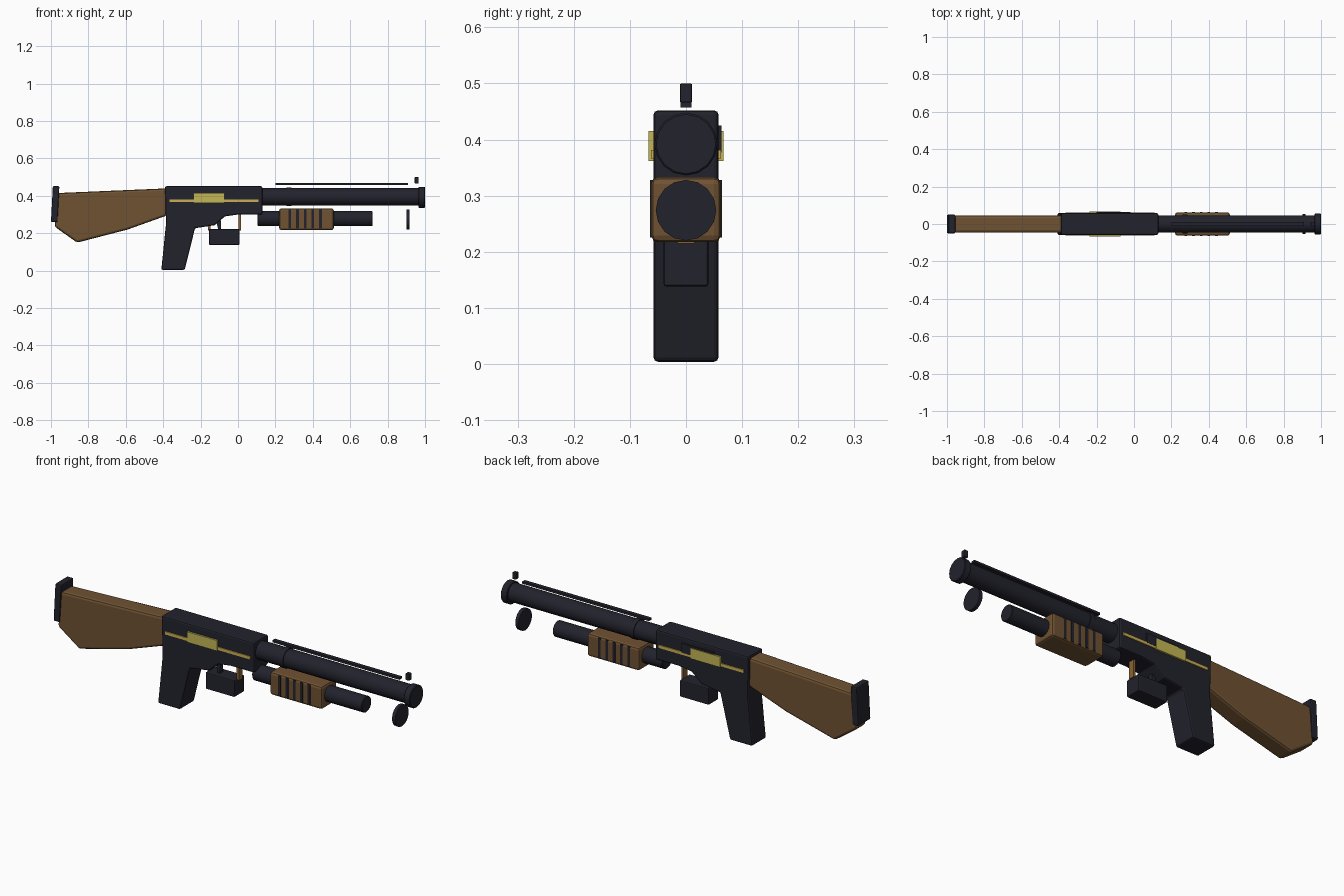
import bpy
import bmesh
import math
from mathutils import Matrix

cube = bpy.data.objects.get("Cube")
if cube:
    bpy.data.objects.remove(cube, do_unlink=True)


def material(name, color, roughness=0.5):
    m = bpy.data.materials.new(name)
    m.use_nodes = True
    m.diffuse_color = (*color, 1)
    shader = m.node_tree.nodes["Principled BSDF"]
    shader.inputs["Base Color"].default_value = (*color, 1)
    shader.inputs["Roughness"].default_value = roughness
    return m


steel = material("dark steel", (0.016, 0.016, 0.026))
wood = material("walnut wood", (0.16, 0.085, 0.032))
brass = material("brass inlay", (0.60, 0.43, 0.085))
plate_gold = material("pale gold plate", (0.55, 0.47, 0.09))
copper = material("trigger copper", (0.25, 0.13, 0.035))


def finish(name, bm, mat, bevel=0.0, segments=2):
    bmesh.ops.recalc_face_normals(bm, faces=bm.faces[:])
    mesh = bpy.data.meshes.new(name)
    bm.to_mesh(mesh)
    bm.free()
    mesh.materials.append(mat)
    ob = bpy.data.objects.new(name, mesh)
    bpy.context.collection.objects.link(ob)
    if bevel:
        mod = ob.modifiers.new("Bevel", "BEVEL")
        mod.width = bevel
        mod.segments = segments
        mod.limit_method = "ANGLE"
        mod.angle_limit = math.radians(40)
    return ob


def box(name, xs, ys, zs, mat, bevel=0.0):
    bm = bmesh.new()
    bmesh.ops.create_cube(bm, size=1)
    for v in bm.verts:
        for axis, (low, high) in enumerate((xs, ys, zs)):
            v.co[axis] = high if v.co[axis] > 0 else low
    return finish(name, bm, mat, bevel)


def side_profile(name, points, half, mat, bevel):
    """Outline in the side plane, extruded across the width."""
    bm = bmesh.new()
    face = bm.faces.new([bm.verts.new((x, -half, z)) for x, z in points])
    out = bmesh.ops.extrude_face_region(bm, geom=[face])
    moved = [g for g in out["geom"] if isinstance(g, bmesh.types.BMVert)]
    bmesh.ops.translate(bm, verts=moved, vec=(0, 2 * half, 0))
    return finish(name, bm, mat, bevel)


def tube(name, x0, x1, z, radius, mat, bevel=0.0):
    bm = bmesh.new()
    place = Matrix.Translation(((x0 + x1) / 2, 0, z)) @ Matrix.Rotation(math.pi / 2, 4, "Y")
    bmesh.ops.create_cone(bm, cap_ends=True, segments=16, radius1=radius,
                          radius2=radius, depth=x1 - x0, matrix=place)
    ob = finish(name, bm, mat, bevel, 1)
    bpy.ops.object.select_all(action="DESELECT")
    ob.select_set(True)
    bpy.context.view_layer.objects.active = ob
    bpy.ops.object.shade_smooth_by_angle(angle=math.radians(30))
    return ob


# Shoulder stock and its pad
side_profile("stock", [(-0.38, 0.44), (-0.965, 0.415), (-0.98, 0.235),
                       (-0.86, 0.15), (-0.59, 0.22), (-0.38, 0.295)], 0.045, wood, 0.012)
side_profile("butt_pad", [(-0.955, 0.452), (-0.99, 0.452), (-1.0, 0.26),
                          (-0.965, 0.26)], 0.05, steel, 0.006)

# Receiver with its pistol grip
side_profile("receiver", [(-0.39, 0.452), (-0.385, 0.25), (-0.41, 0.004), (-0.285, 0.004),
                          (-0.23, 0.227), (-0.125, 0.243), (-0.07, 0.29), (0.0, 0.3),
                          (0.13, 0.3), (0.13, 0.452)], 0.058, steel, 0.008)

# Barrel, collars and loose end disc
tube("barrel", 0.1, 0.98, 0.395, 0.046, steel)
tube("barrel_collar", 0.26, 0.285, 0.395, 0.05, steel)
tube("muzzle_ring", 0.965, 1.0, 0.392, 0.056, steel, 0.003)
tube("magazine_tube", 0.105, 0.72, 0.278, 0.04, steel, 0.003)
tube("magazine_end_disc", 0.9, 0.918, 0.274, 0.054, steel)

# Sighting rib and front bead
box("sight_rib", (0.2, 0.91), (-0.01, 0.01), (0.457, 0.468), steel)
box("front_sight", (0.945, 0.966), (-0.011, 0.011), (0.466, 0.5), steel, 0.003)

# Sliding fore grip with dark ribs
box("fore_grip", (0.22, 0.512), (-0.062, 0.062), (0.217, 0.333), wood, 0.012)
for side in (-1, 1):
    label = "left" if side > 0 else "right"
    for i in range(5):
        x = 0.277 + 0.041 * i
        ys = sorted((side * 0.06, side * 0.064))
        box(f"fore_grip_rib_{label}_{i + 1}", (x - 0.007, x + 0.007), ys, (0.225, 0.328), steel)

    # Side inlays on the receiver
    ys = sorted((side * 0.057, side * 0.0625))
    box(f"inlay_stripe_{label}", (-0.366, 0.11), ys, (0.366, 0.381), brass)
    ys = sorted((side * 0.058, side * 0.067))
    box(f"side_plate_{label}", (-0.238, -0.072), ys, (0.362, 0.415), plate_gold)

# Ejection port cover on the left side only
box("ejection_port", (-0.2, -0.02), (0.056, 0.0635), (0.377, 0.425), steel)

# Trigger, guard posts and lower housing
box("trigger_housing", (-0.155, 0.008), (-0.04, 0.04), (0.138, 0.222), steel, 0.005)
side_profile("trigger", [(-0.115, 0.26), (-0.09, 0.27), (-0.092, 0.215),
                         (-0.105, 0.215)], 0.012, steel, 0.002)
box("guard_front_post", (0.003, 0.015), (-0.015, 0.015), (0.215, 0.305), copper)
box("guard_rear_post", (-0.16, -0.148), (-0.015, 0.015), (0.215, 0.245), copper)
